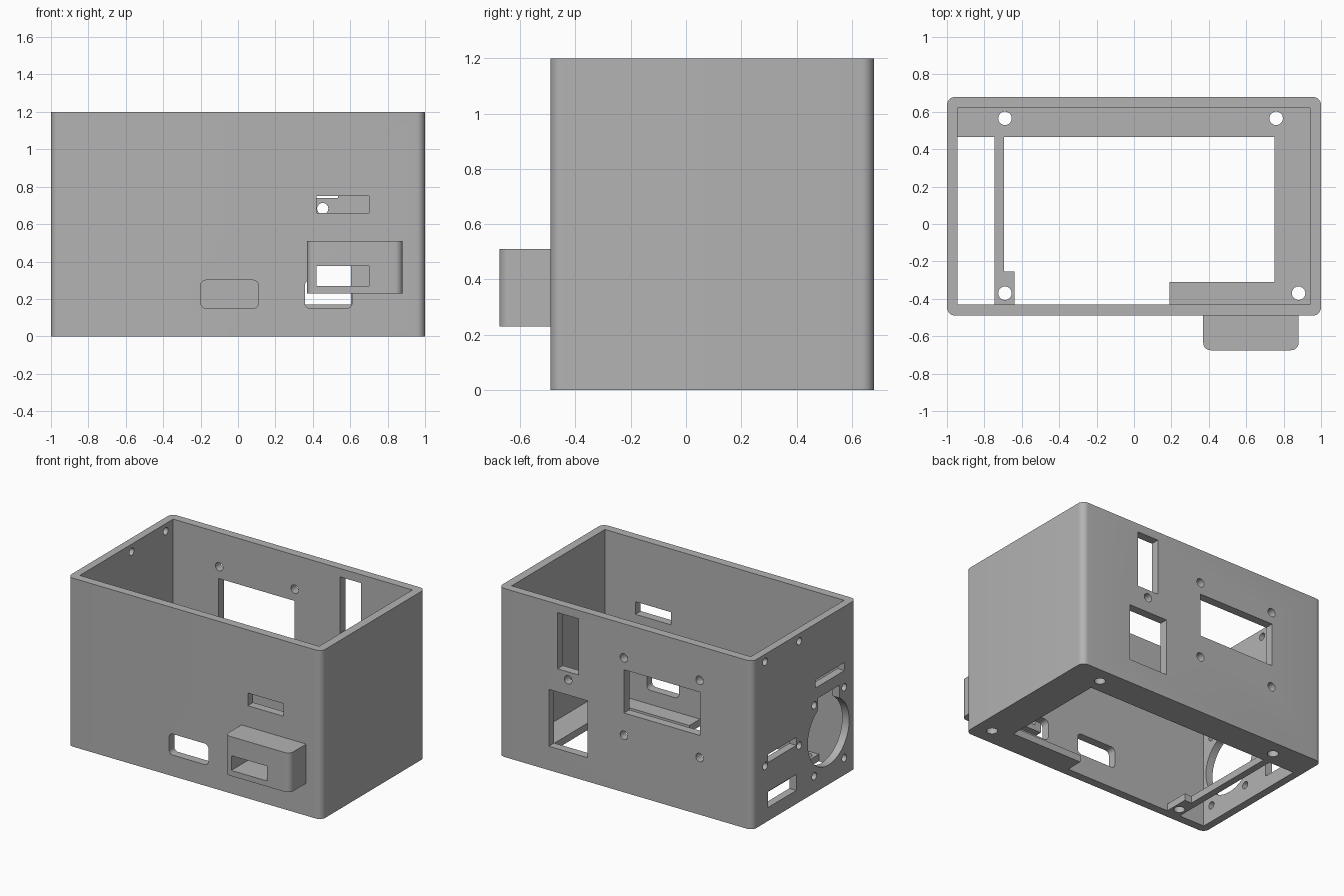
import bpy, bmesh, math

if "Cube" in bpy.data.objects:
    bpy.data.objects.remove(bpy.data.objects["Cube"], do_unlink=True)

grey = bpy.data.materials.new("plain grey")
grey.use_nodes = True
colour = (0.45, 0.45, 0.45, 1)
grey.diffuse_color = colour
grey.node_tree.nodes["Principled BSDF"].inputs["Base Color"].default_value = colour


# Profile helpers
def rect(u0, u1, v0, v1, radius=0.0, corners=(1, 1, 1, 1), steps=8):
    """Rectangle profile; corners run from lower left anticlockwise."""
    spots = [(u0, v0, 1, 1), (u1, v0, -1, 1), (u1, v1, -1, -1), (u0, v1, 1, -1)]
    pts = []
    for i, (u, v, su, sv) in enumerate(spots):
        if not radius or not corners[i]:
            pts.append((u, v))
            continue
        for k in range(steps + 1):
            a = math.pi * (1 + i / 2) + math.pi / 2 * k / steps
            pts.append((u + su * radius + radius * math.cos(a),
                        v + sv * radius + radius * math.sin(a)))
    return pts


def circle(u, v, radius, steps=24):
    return [(u + radius * math.cos(math.tau * k / steps),
             v + radius * math.sin(math.tau * k / steps)) for k in range(steps)]


def prism(name, profile, axis, lo, hi):
    """Extrude a profile along one axis."""
    place = {"X": lambda u, v, w: (w, u, v),
             "Y": lambda u, v, w: (u, w, v),
             "Z": lambda u, v, w: (u, v, w)}[axis]
    bm = bmesh.new()
    low = [bm.verts.new(place(u, v, lo)) for u, v in profile]
    high = [bm.verts.new(place(u, v, hi)) for u, v in profile]
    bm.faces.new(low)
    bm.faces.new(high)
    for i in range(len(low)):
        j = (i + 1) % len(low)
        bm.faces.new((low[i], low[j], high[j], high[i]))
    bmesh.ops.recalc_face_normals(bm, faces=bm.faces)
    mesh = bpy.data.meshes.new(name)
    bm.to_mesh(mesh)
    bm.free()
    mesh.materials.append(grey)
    obj = bpy.data.objects.new(name, mesh)
    bpy.context.collection.objects.link(obj)
    return obj


def activate(obj):
    bpy.ops.object.select_all(action="DESELECT")
    obj.select_set(True)
    bpy.context.view_layer.objects.active = obj


def cut(target, profile, axis, lo, hi):
    cutter = prism("cutter", profile, axis, lo, hi)
    cutter.hide_render = True
    mod = target.modifiers.new("cut", "BOOLEAN")
    mod.operation = "DIFFERENCE"
    mod.solver = "EXACT"
    mod.object = cutter
    activate(target)
    bpy.ops.object.modifier_apply(modifier=mod.name)
    bpy.data.objects.remove(cutter, do_unlink=True)


FLOOR = 0.05
HOLE = 0.03

# Main case with open top
case = prism("case", rect(-1, 1, -0.49, 0.68, 0.045), "Z", 0, 1.2)
cut(case, rect(-0.945, 0.94, -0.43, 0.62), "Z", FLOOR, 1.3)

# Floor openings, leaving ledges, a thin bar and a corner pad
main_opening = [(-0.695, 0.465), (0.75, 0.465), (0.75, -0.31), (0.19, -0.31),
                (0.19, -0.43), (-0.64, -0.43), (-0.64, -0.255), (-0.695, -0.255)]
cut(case, main_opening, "Z", -0.1, 0.1)
cut(case, rect(-0.945, -0.745, -0.43, 0.465), "Z", -0.1, 0.1)
for x, y in [(-0.69, 0.565), (0.76, 0.565), (-0.69, -0.37), (0.88, -0.37)]:
    cut(case, circle(x, y, 0.036), "Z", -0.1, 0.1)

# Back wall: screen opening, square port, tall slot and screw holes
for profile in [rect(-0.587, 0.013, 0.565, 0.873),
                rect(0.298, 0.605, 0.17, 0.575),
                rect(0.37, 0.535, 0.74, 1.14),
                circle(0.453, 0.683, HOLE)]:
    cut(case, profile, "Y", 0.55, 0.8)
for x in (-0.583, 0.013):
    for z in (0.407, 0.957):
        cut(case, circle(x, z, HOLE), "Y", 0.55, 0.8)

# Front wall: two rounded ports and a slot
for profile in [rect(-0.2, 0.11, 0.15, 0.3, 0.03),
                rect(0.357, 0.61, 0.15, 0.3, 0.03),
                rect(0.42, 0.7, 0.66, 0.75)]:
    cut(case, profile, "Y", -0.6, -0.35)

# Side wall: fan opening with top notch, vent slots and screw holes
for profile in [circle(-0.175, 0.372, 0.233, 48),
                rect(-0.3, -0.06, 0.45, 0.66),
                rect(0.187, 0.503, 0.096, 0.21),
                rect(0.187, 0.503, 0.417, 0.474),
                rect(-0.354, -0.03, 0.743, 0.8)]:
    cut(case, profile, "X", -1.1, -0.85)
for ys, zs in [((-0.354, -0.016), (0.12, 0.625)), ((0.153, 0.537), (0.403, 1.146))]:
    for y in ys:
        for z in zs:
            cut(case, circle(y, z, 0.026), "X", -1.1, -0.85)

# Front housing with a window through housing and wall
housing = prism("front_housing", rect(0.37, 0.88, -0.675, -0.49, 0.04, (1, 1, 0, 0)),
                "Z", 0.23, 0.51)
for part in (case, housing):
    cut(part, rect(0.42, 0.7, 0.27, 0.375), "Y", -0.8, -0.35)

for part in (case, housing):
    activate(part)
    bpy.ops.object.shade_smooth_by_angle(angle=math.radians(30))
